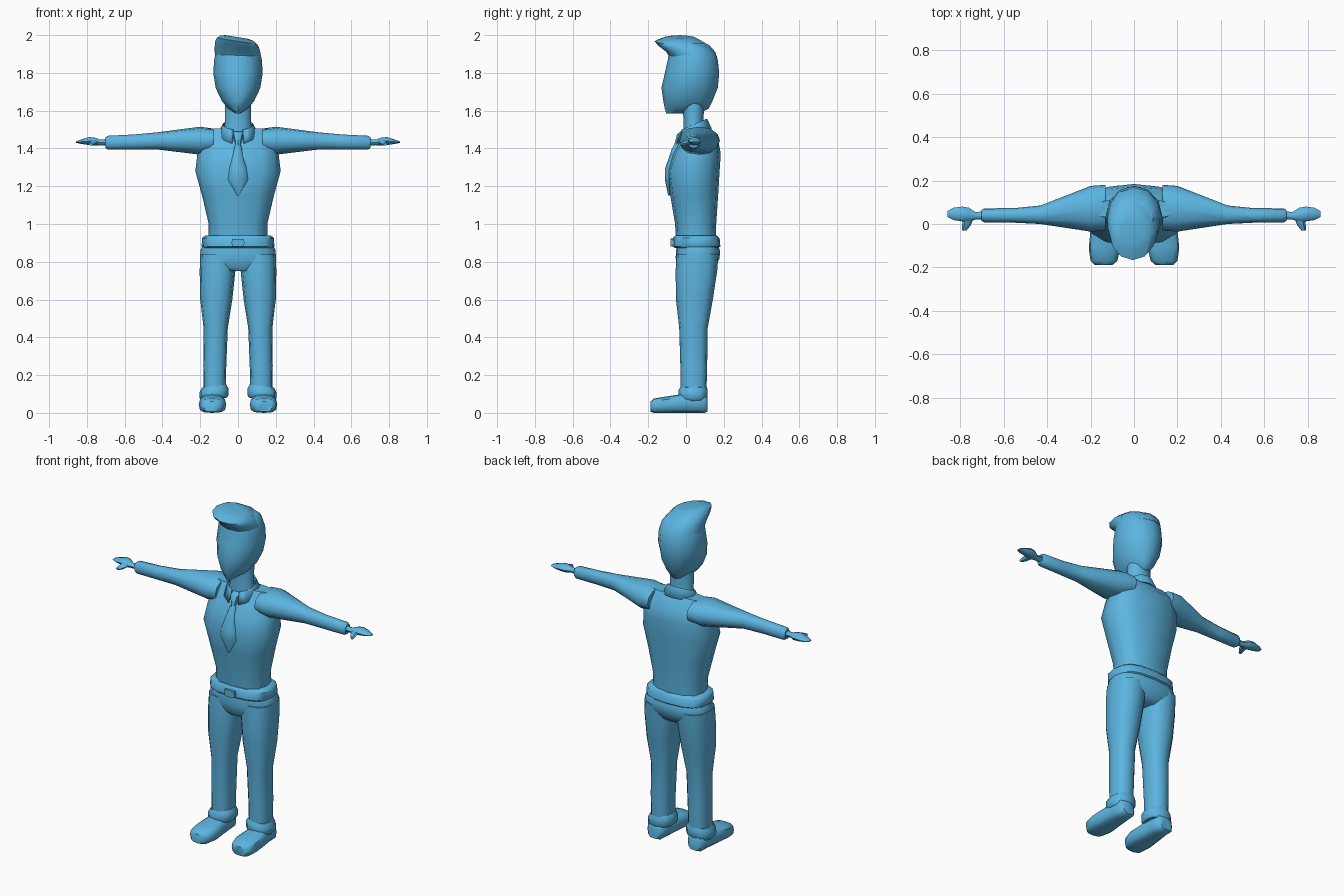
import bpy, bmesh, math

mat = bpy.data.materials.new("sky blue")
mat.diffuse_color = (0.107, 0.462, 0.75, 1)


def finish(name, bm, mirror=False, angle=45):
    bmesh.ops.recalc_face_normals(bm, faces=bm.faces)
    me = bpy.data.meshes.new(name)
    bm.to_mesh(me)
    bm.free()
    me.materials.append(mat)
    ob = bpy.data.objects.new(name, me)
    bpy.context.collection.objects.link(ob)
    bpy.ops.object.select_all(action='DESELECT')
    ob.select_set(True)
    bpy.context.view_layer.objects.active = ob
    bpy.ops.object.shade_smooth_by_angle(angle=math.radians(angle))
    if mirror:
        ob.modifiers.new("mirror", 'MIRROR')
    return ob


def loft(name, axis, rings, n=12, p=1.0, mirror=False, angle=45, tilt=None):
    """Skin rings (position, a0, a1, b0, b1) along an axis; p < 1 is boxier."""
    bm = bmesh.new()
    loops = []
    for pos, a0, a1, b0, b1 in rings:
        loop = []
        for i in range(n):
            t = 2 * math.pi * i / n
            c, s = round(math.cos(t), 6), round(math.sin(t), 6)
            a = (a0 + a1) / 2 + (a1 - a0) / 2 * math.copysign(abs(c) ** p, c)
            b = (b0 + b1) / 2 + (b1 - b0) / 2 * math.copysign(abs(s) ** p, s)
            co = {'X': (pos, a, b), 'Y': (a, pos, b), 'Z': (a, b, pos)}[axis]
            if tilt:
                co = tilt(*co)
            loop.append(bm.verts.new(co))
        loops.append(loop)
    for lo, hi in zip(loops, loops[1:]):
        for i in range(n):
            j = (i + 1) % n
            bm.faces.new((lo[i], lo[j], hi[j], hi[i]))
    bm.faces.new(loops[0])
    bm.faces.new(loops[-1])
    return finish(name, bm, mirror, angle)


def sym(*rows):
    """Rows (z, half width, front, back) to centred rings."""
    return [(z, -w, w, f, b) for z, w, f, b in rows]


# Head and neck
loft("head", 'Z', sym((1.585, .012, -.105, .07), (1.61, .05, -.112, .12),
     (1.65, .085, -.12, .14), (1.72, .118, -.13, .168), (1.80, .131, -.112, .176),
     (1.87, .126, -.096, .168), (1.92, .115, -.09, .145), (1.955, .09, -.07, .1)))
loft("neck", 'Z', sym((1.44, .085, -.02, .11), (1.53, .07, -.012, .09),
     (1.66, .07, -.02, .10)))

# Swept hair with an overhanging front, higher on one side
loft("hair", 'Z', sym((1.88, .122, -.085, .166), (1.912, .122, -.105, .154),
     (1.945, .118, -.148, .125), (1.968, .108, -.166, .085),
     (1.985, .085, -.12, .05), (1.99, .06, -.09, .025)),
     tilt=lambda x, y, z: (x - .06 * (z - 1.88), y, z - .16 * x * min(1, (z - 1.85) / .1)))

# Shirt
loft("torso", 'Z', sym((.88, .157, -.05, .16), (1.0, .155, -.058, .16),
     (1.15, .19, -.083, .17), (1.28, .226, -.098, .178), (1.37, .215, -.07, .184),
     (1.44, .205, -.03, .172), (1.505, .19, .02, .115)), p=.8)
loft("arm", 'X', [(.13, -.03, .18, 1.38, 1.505), (.2, -.035, .175, 1.367, 1.515),
     (.43, 0, .085, 1.395, 1.485), (.55, .006, .073, 1.395, 1.474),
     (.69, .008, .072, 1.395, 1.467), (.702, .016, .064, 1.403, 1.458)],
     p=.9, mirror=True)

# Hands
loft("hand", 'X', [(.69, .02, .058, 1.415, 1.45), (.73, .02, .055, 1.417, 1.447),
     (.76, .01, .075, 1.415, 1.458), (.79, .012, .08, 1.418, 1.46),
     (.83, .018, .075, 1.424, 1.447), (.857, .032, .06, 1.43, 1.437)],
     n=8, mirror=True)
loft("thumb", 'Y', [(.035, .735, .785, 1.42, 1.45), (-.005, .75, .79, 1.415, 1.442),
     (-.03, .77, .79, 1.415, 1.43)], n=6, mirror=True)

# Collar: a band around the neck folded outward, open at the front
bm = bmesh.new()
rows = []
for i in range(13):
    t = math.radians(-72 + 324 * i / 12)
    f = (1 - math.sin(t)) / 2          # 0 at the back, 1 at the front
    tip = max(0, f - .6) / .4
    row = []
    for r, z in ((0, 1.47), (.004, 1.558 - .06 * f), (.03, 1.50 - .035 * f - .04 * tip)):
        row.append(bm.verts.new(((.076 + r) * math.cos(t),
                                 .043 + (.065 + r) * math.sin(t), z)))
    rows.append(row)
for a, b in zip(rows, rows[1:]):
    for k in range(2):
        bm.faces.new((a[k], b[k], b[k + 1], a[k + 1]))
collar = finish("collar", bm)
collar.modifiers.new("thickness", 'SOLIDIFY').thickness = .008

# Tie
loft("tie_blade", 'Z', sym((1.15, .003, -.094, -.08), (1.235, .053, -.112, -.07),
     (1.29, .046, -.112, -.07), (1.40, .022, -.074, -.02), (1.43, .013, -.055, 0)), n=8)
loft("tie_knot", 'Z', sym((1.42, .015, -.062, 0), (1.475, .03, -.048, .01),
     (1.49, .022, -.03, .01)), n=8)

# Belt and buckle
loft("belt", 'Z', sym((.872, .185, -.058, .17), (.882, .193, -.07, .182),
     (.925, .19, -.07, .178), (.938, .175, -.058, .165)), p=.75, n=16)
loft("buckle", 'Y', [(-.083, -.034, .034, .88, .922), (-.05, -.034, .034, .88, .922)],
     n=8, p=.3)

# Trousers
loft("hips", 'Z', sym((.75, .13, -.03, .13), (.77, .18, -.045, .155),
     (.82, .2, -.055, .178), (.86, .199, -.052, .18), (.89, .185, -.05, .168)),
     p=.75, n=16)
loft("leg", 'Z', [(.10, .066, .182, -.028, .108), (.25, .062, .184, -.03, .112),
     (.45, .054, .182, -.036, .115), (.60, .03, .2, -.053, .142),
     (.75, .014, .203, -.055, .165), (.84, .012, .2, -.05, .172)],
     p=.8, mirror=True)
loft("cuff", 'Z', [(.072, .06, .192, -.03, .105), (.085, .05, .203, -.04, .115),
     (.12, .05, .203, -.04, .115), (.142, .062, .19, -.028, .108)],
     p=.8, mirror=True, tilt=lambda x, y, z: (x, y, z - .12 * (x - .126)))

# Shoes
loft("shoe", 'Y', [(-.189, .10, .18, .006, .06), (-.17, .077, .2, 0, .076),
     (-.11, .062, .208, 0, .086), (-.03, .07, .2, 0, .098), (.05, .076, .19, 0, .11),
     (.10, .082, .186, 0, .1), (.115, .098, .17, .008, .08)], p=.65, mirror=True)
